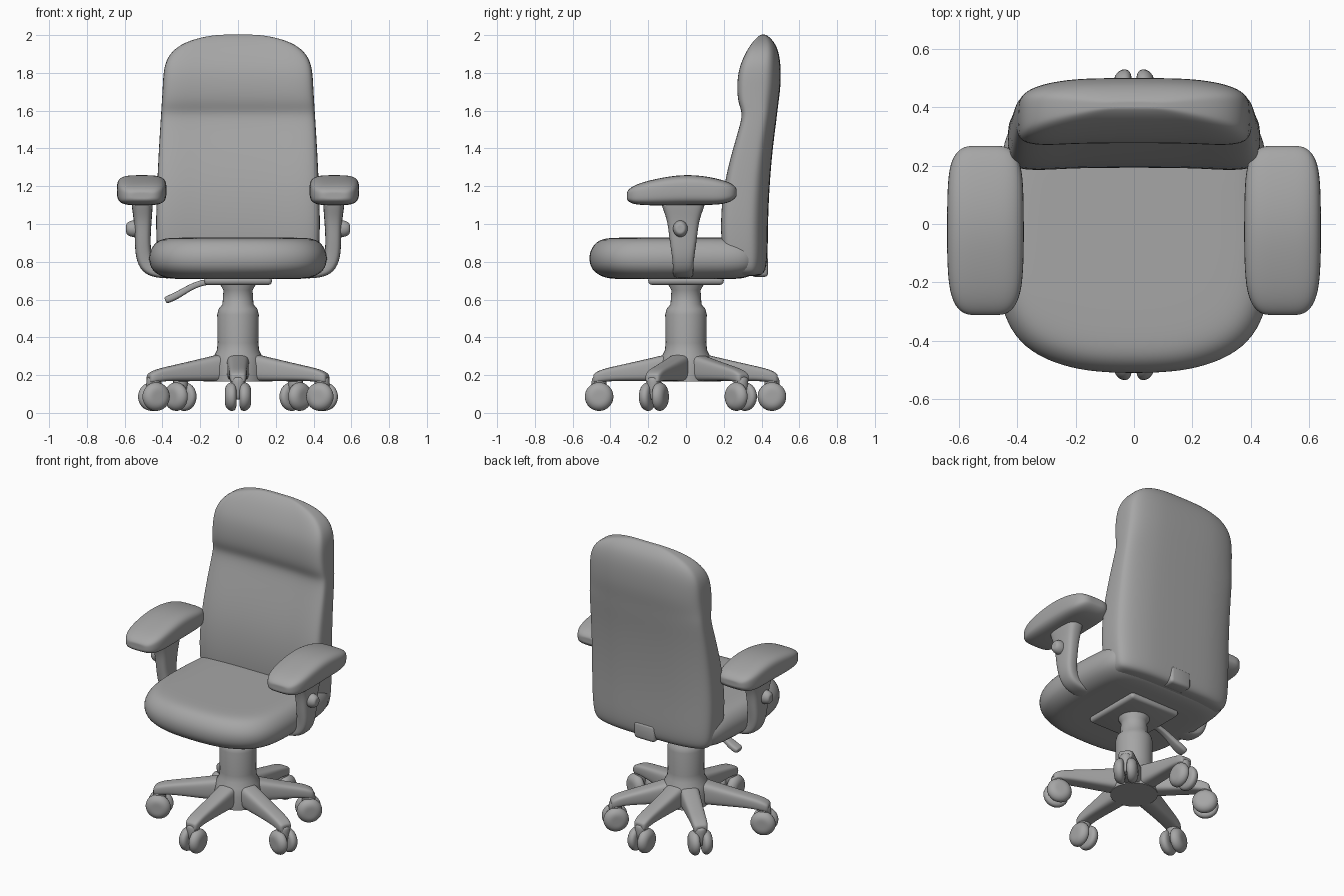
import bpy, bmesh, math
from mathutils import Vector, Matrix

grey = bpy.data.materials.new("plain grey")
grey.diffuse_color = (0.38, 0.38, 0.38, 1)


def finish(name, bm, subdiv=0, matrix=None):
    if matrix:
        bm.transform(matrix)
    bmesh.ops.recalc_face_normals(bm, faces=bm.faces[:])
    me = bpy.data.meshes.new(name)
    bm.to_mesh(me)
    bm.free()
    me.materials.append(grey)
    for p in me.polygons:
        p.use_smooth = True
    ob = bpy.data.objects.new(name, me)
    bpy.context.collection.objects.link(ob)
    if subdiv:
        m = ob.modifiers.new("smooth", 'SUBSURF')
        m.levels = m.render_levels = subdiv
    return ob


def loft(name, rings, subdiv=2, matrix=None):
    """Skin a list of closed rings, closing both ends."""
    def shrunk(r):
        c = sum(r, Vector()) / len(r)
        return [c + (p - c) * 0.5 for p in r]
    rings = [shrunk(rings[0])] + rings + [shrunk(rings[-1])]
    bm = bmesh.new()
    vs = [[bm.verts.new(p) for p in r] for r in rings]
    n = len(vs[0])
    for a, b in zip(vs, vs[1:]):
        for i in range(n):
            bm.faces.new((a[i], a[(i + 1) % n], b[(i + 1) % n], b[i]))
    bm.faces.new(vs[0])
    bm.faces.new(vs[-1])
    return finish(name, bm, subdiv, matrix)


def oval(a, b, e, n=20):
    """Superellipse points: half sizes a, b; a smaller e is squarer."""
    out = []
    for i in range(n):
        t = 2 * math.pi * (i + 0.5) / n
        c, s = math.cos(t), math.sin(t)
        out.append((math.copysign(abs(c) ** e * a, c), math.copysign(abs(s) ** e * b, s)))
    return out


def tube(name, path, mirror=1, y=0, e=0.6):
    """Strap along (x, z, half thickness, half depth) stations."""
    rings = []
    for i, (x, z, a, b) in enumerate(path):
        p, q = path[max(i - 1, 0)], path[min(i + 1, len(path) - 1)]
        t = Vector((q[0] - p[0], 0, q[1] - p[1])).normalized()
        nrm = Vector((-t.z, 0, t.x))
        rings.append([Vector((x, y, z)) + nrm * u + Vector((0, v, 0)) for u, v in oval(a, b, e, 12)])
    return loft(name, rings, 2, Matrix.Diagonal((mirror, 1, 1, 1)))


def lathe(name, profile, n=32):
    rings = [[Vector((r * math.cos(2 * math.pi * i / n), r * math.sin(2 * math.pi * i / n), z))
              for i in range(n)] for r, z in profile]
    ob = loft(name, rings, 0)
    ob.data.set_sharp_from_angle(angle=math.radians(40))
    return ob


def box(name, centre, size, bevel):
    bm = bmesh.new()
    bmesh.ops.create_cube(bm, size=1)
    bm.transform(Matrix.Translation(centre) @ Matrix.Diagonal((*size, 1)))
    bmesh.ops.bevel(bm, geom=bm.edges[:], offset=bevel, segments=3, affect='EDGES', profile=0.5)
    return finish(name, bm)


# Backrest: (z, half width, front y, back y), bowed towards the front at the sides
back = [(0.725, 0.37, 0.27, 0.40), (0.75, 0.415, 0.23, 0.43), (0.84, 0.43, 0.205, 0.44),
        (1.0, 0.437, 0.195, 0.44), (1.2, 0.43, 0.21, 0.448), (1.4, 0.42, 0.262, 0.465),
        (1.53, 0.412, 0.302, 0.482), (1.59, 0.408, 0.312, 0.489), (1.64, 0.405, 0.288, 0.495),
        (1.72, 0.40, 0.28, 0.506), (1.81, 0.396, 0.287, 0.508), (1.88, 0.378, 0.312, 0.502),
        (1.94, 0.325, 0.342, 0.485), (1.98, 0.235, 0.37, 0.455), (2.002, 0.12, 0.395, 0.425)]
loft("backrest", [[Vector((x, (f + b) / 2 + y - 0.2 * x * x, z))
                   for x, y in oval(w, (b - f) / 2, 0.42, 28)] for z, w, f, b in back])

# Seat cushion: one half outline, inset ring by ring
half = [(0.1, -0.512), (0.22, -0.495), (0.33, -0.455), (0.41, -0.39), (0.457, -0.29), (0.472, -0.15),
        (0.47, 0.0), (0.462, 0.15), (0.45, 0.29), (0.40, 0.375), (0.25, 0.40), (0.1, 0.40)]
outline = half + [(-x, y) for x, y in reversed(half)]
layers = [(0.708, 0.13), (0.717, 0.07), (0.755, 0.012), (0.81, -0.003), (0.86, 0.004),
          (0.905, 0.035), (0.925, 0.08), (0.928, 0.16)]
loft("seat", [[Vector((x * (1 - d / 0.47), -0.055 + (y + 0.055) * (1 - d / 0.456), z))
               for x, y in outline] for z, d in layers])

# Armrests: pad, curved support and adjusting knob on each side
pad = [(-0.312, 0.07, 1.125, 1.175), (-0.285, 0.105, 1.105, 1.20), (-0.22, 0.128, 1.098, 1.226),
       (-0.1, 0.133, 1.098, 1.252), (0.0, 0.133, 1.10, 1.262), (0.1, 0.132, 1.10, 1.255),
       (0.19, 0.127, 1.102, 1.235), (0.245, 0.105, 1.12, 1.215), (0.268, 0.07, 1.145, 1.19)]
support = [(0.508, 1.15, 0.06, 0.13), (0.507, 1.09, 0.057, 0.115), (0.504, 1.02, 0.048, 0.085),
           (0.505, 0.92, 0.042, 0.075), (0.502, 0.83, 0.044, 0.06), (0.478, 0.768, 0.042, 0.055),
           (0.43, 0.742, 0.03, 0.055), (0.34, 0.735, 0.025, 0.055)]
for s, side in ((1, "right"), (-1, "left")):
    loft(side + "_arm_pad", [[Vector((s * 0.51 + x, y, (a + b) / 2 + z))
                             for x, z in oval(w, (b - a) / 2, 0.55)] for y, w, a, b in pad])
    tube(side + "_arm_support", support, s, -0.015)
    tube(side + "_arm_knob", [(0.52, 0.975, 0.045, 0.04), (0.565, 0.975, 0.048, 0.042),
                             (0.592, 0.975, 0.03, 0.028)], s, -0.03, 1)

# Seat mechanism, rear bracket and height lever
box("seat_plate", (0, 0, 0.70), (0.36, 0.40, 0.045), 0.02)
box("back_bracket", (0, 0.39, 0.775), (0.15, 0.09, 0.11), 0.02)
tube("height_lever", [(-0.10, 0.70, 0.015, 0.02), (-0.2, 0.69, 0.016, 0.02), (-0.27, 0.655, 0.017, 0.022),
                      (-0.33, 0.617, 0.02, 0.035), (-0.385, 0.595, 0.02, 0.035)])

# Gas column and hub
lathe("column", [(0.14, 0.165), (0.14, 0.25), (0.128, 0.30), (0.112, 0.33), (0.108, 0.37), (0.11, 0.52),
                 (0.103, 0.55), (0.082, 0.575), (0.077, 0.65), (0.10, 0.69), (0.10, 0.70)])

# Six-legged base: (caster x, caster y) with a leg, stem and twin wheels for each
leg = [(0.05, 0.065, 0.165, 0.325), (0.15, 0.06, 0.165, 0.30), (0.3, 0.052, 0.168, 0.265),
       (0.4, 0.048, 0.168, 0.243), (0.455, 0.047, 0.16, 0.228), (0.49, 0.04, 0.155, 0.208)]
wheel = [(0.008, 0.055), (0.018, 0.073), (0.04, 0.075), (0.06, 0.062), (0.07, 0.042)]
spots = [(0, -0.46), (0, 0.455), (0.445, -0.17), (-0.445, -0.17), (0.305, 0.29), (-0.305, 0.29)]
for i, (cx, cy) in enumerate(spots):
    r = math.hypot(cx, cy)
    turn = Matrix.Rotation(math.atan2(cy, cx), 4, 'Z')
    k = r / 0.46
    loft(f"base_leg_{i}", [[Vector((d * k, u, (a + b) / 2 + v)) for u, v in oval(w, (b - a) / 2, 0.55, 12)]
                           for d, w, a, b in leg], 2, turn)
    loft(f"caster_stem_{i}", [[Vector((r + u, v, z)) for u, v in oval(a, a, 1, 12)]
                              for z, a in ((0.07, 0.03), (0.12, 0.04), (0.16, 0.042), (0.19, 0.04))], 1, turn)
    for s in (1, -1):
        loft(f"caster_wheel_{i}_{'a' if s > 0 else 'b'}",
             [[Vector((r + u, s * y, 0.086 + v)) for u, v in oval(a * 1.06, a * 1.06, 1, 16)] for y, a in wheel], 1, turn)
